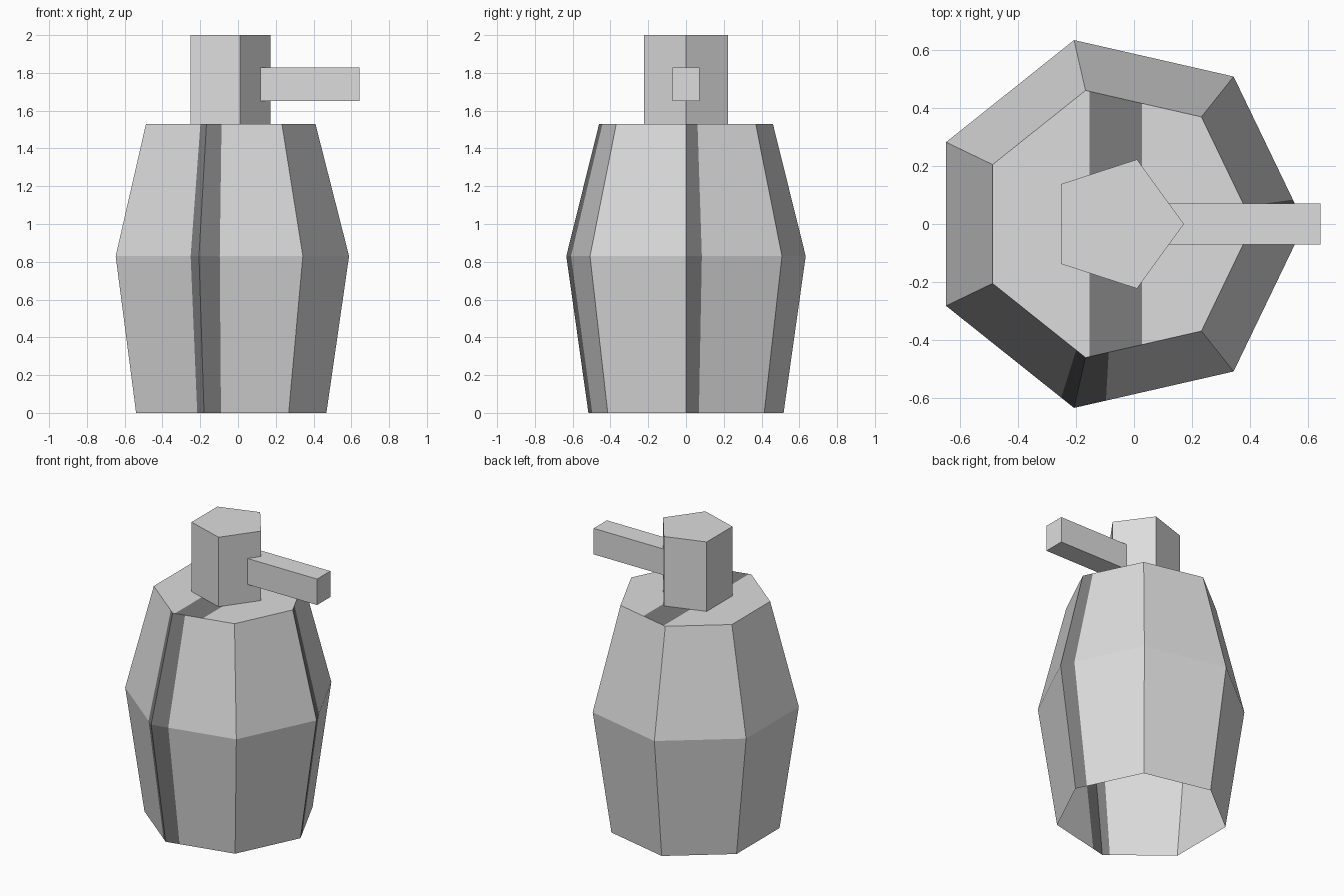
import bpy, bmesh
from math import cos, sin, pi
from mathutils import Vector

if "Cube" in bpy.data.objects:
    bpy.data.objects.remove(bpy.data.objects["Cube"])

CX = -0.062  # axis of the bottle; the spout shifts it off centre


def material(name, v):
    m = bpy.data.materials.new(name)
    m.diffuse_color = (v, v, v, 1)
    m.use_nodes = True
    m.node_tree.nodes["Principled BSDF"].inputs["Base Color"].default_value = m.diffuse_color
    return m


LIGHT = material("light grey", 0.72)
DARK = material("dark grey stripe", 0.20)


def finish(bm, name):
    me = bpy.data.meshes.new(name)
    bm.normal_update()
    bm.to_mesh(me)
    bm.free()
    me.materials.append(LIGHT)
    me.materials.append(DARK)
    ob = bpy.data.objects.new(name, me)
    bpy.context.collection.objects.link(ob)
    return ob


def corner(i, n, r, z):
    a = 2 * pi * i / n
    return Vector((CX + r * cos(a), r * sin(a), z))


# Bottle body: open-bottomed heptagonal barrel.
# Sides listed here are split at a fraction; the flags say which part is dark.
SPLITS = {0: (0.165, True, False), 4: (0.9, False, True), 5: (0.2, True, False)}
RINGS = [(0.53, 0.0), (0.65, 0.83), (0.472, 1.53)]

bm = bmesh.new()
rings, dark = [], []
for r, z in RINGS:
    ring, dark = [], []
    for i in range(7):
        a, b = corner(i, 7, r, z), corner(i + 1, 7, r, z)
        ring.append(bm.verts.new(a))
        if i in SPLITS:
            t, first, second = SPLITS[i]
            ring.append(bm.verts.new(a.lerp(b, t)))
            dark += [first, second]
        else:
            dark.append(False)
    rings.append(ring)
for lo, hi in zip(rings, rings[1:]):
    for k in range(len(lo)):
        j = (k + 1) % len(lo)
        f = bm.faces.new((lo[k], lo[j], hi[j], hi[k]))
        f.material_index = int(dark[k])

# Shoulder on top, with a dark stripe cut across it
bm.faces.new(rings[-1])
bm.normal_update()
for x in (CX - 0.091, CX + 0.09):
    caps = [f for f in bm.faces if f.normal.z > 0.99]
    geom = set(caps)
    for f in caps:
        geom.update(f.edges)
        geom.update(f.verts)
    bmesh.ops.bisect_plane(bm, geom=list(geom), plane_co=(x, 0, 0), plane_no=(1, 0, 0))
    bm.normal_update()
for f in bm.faces:
    if f.normal.z > 0.99:
        f.material_index = int(abs(f.calc_center_median().x - CX) < 0.085)
finish(bm, "bottle_body")

# Pump neck: pentagonal prism
bm = bmesh.new()
lo, hi = ([bm.verts.new(corner(i, 5, 0.234, z)) for i in range(5)] for z in (1.53, 2.0))
for k in range(5):
    j = (k + 1) % 5
    bm.faces.new((lo[k], lo[j], hi[j], hi[k]))
bm.faces.new(hi)
finish(bm, "pump_neck")

# Spout: square bar pointing right
bm = bmesh.new()
bmesh.ops.create_cube(bm, size=1)
x0, x1, z0, z1 = 0.09, 0.642, 1.652, 1.828
bmesh.ops.scale(bm, vec=(x1 - x0, 0.142, z1 - z0), verts=bm.verts)
bmesh.ops.translate(bm, vec=((x0 + x1) / 2, 0, (z0 + z1) / 2), verts=bm.verts)
finish(bm, "spout")
